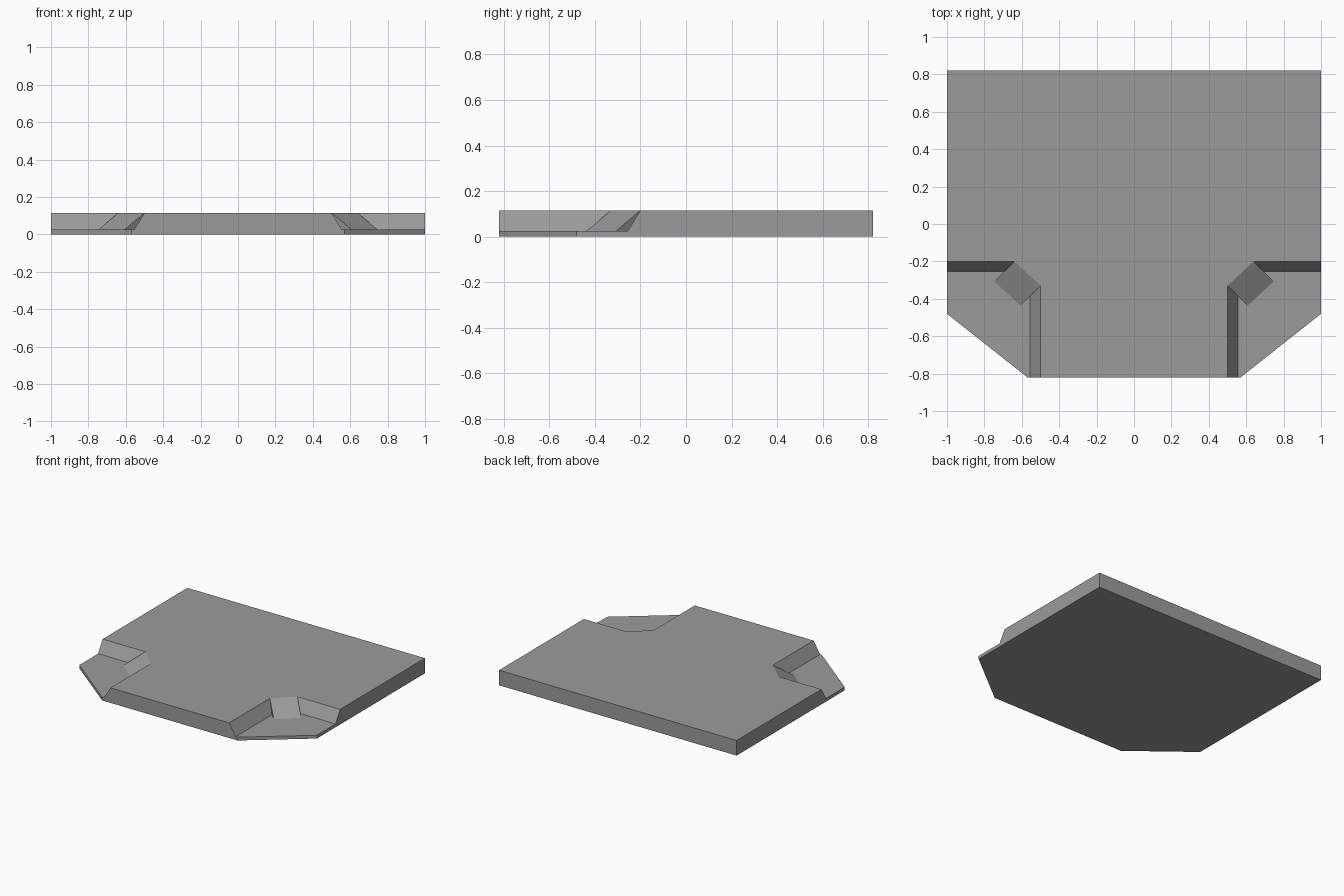
import bpy, bmesh

TOP, FLOOR = 0.115, 0.025

default = bpy.data.objects.get("Cube")
if default:
    bpy.data.objects.remove(default, do_unlink=True)

# One plain grey material
grey = bpy.data.materials.new("grey")
grey.use_nodes = True
colour = (0.33, 0.33, 0.33, 1)
grey.diffuse_color = colour
grey.node_tree.nodes["Principled BSDF"].inputs["Base Color"].default_value = colour


def loft(name, lower, upper, side=1):
    """Solid between two matching 3D outlines, mirrored in x if side is -1."""
    bm = bmesh.new()
    rings = [[bm.verts.new((x * side, y, z)) for x, y, z in ring] for ring in (lower, upper)]
    a, b = rings
    n = len(a)
    bm.faces.new(a)
    bm.faces.new(b)
    for i in range(n):
        j = (i + 1) % n
        bm.faces.new((a[i], a[j], b[j], b[i]))
    bmesh.ops.recalc_face_normals(bm, faces=bm.faces)
    mesh = bpy.data.meshes.new(name)
    bm.to_mesh(mesh)
    bm.free()
    mesh.materials.append(grey)
    obj = bpy.data.objects.new(name, mesh)
    bpy.context.collection.objects.link(obj)
    return obj


def at(points, z):
    return [(x, y, z) for x, y in points]


# Slab with two clipped front corners
right = [(0.57, -0.82), (1, -0.48), (1, 0.82)]
outline = right + [(-x, y) for x, y in reversed(right)]
slab = loft("slab", at(outline, 0), at(outline, TOP))


# Recessed corner outline, shifted diagonally so its walls slope
def recess(s):
    return [(1.3, -0.2 - s), (0.64 + s, -0.2 - s), (0.5 + s, -0.33 - s),
            (0.5 + s, -1.2), (1.3, -1.2)]


SLOPE = 0.055
for side, word in ((1, "left"), (-1, "right")):
    cutter = loft("corner_cutter", at(recess(SLOPE), FLOOR),
                  at(recess(-SLOPE), 2 * TOP - FLOOR), side)
    cutter.hide_render = True
    cut = slab.modifiers.new("corner_recess", "BOOLEAN")
    cut.operation = "DIFFERENCE"
    cut.solver = "EXACT"
    cut.object = cutter
    bpy.context.view_layer.objects.active = slab
    bpy.ops.object.modifier_apply(modifier=cut.name)
    bpy.data.objects.remove(cutter, do_unlink=True)

    # Ramp wedge from the recess floor up to the deck
    run = 0.107
    loft(word + "_ramp",
         [(0.64, -0.2, TOP), (0.64, -0.2, FLOOR), (0.64 + run, -0.2 - run, FLOOR)],
         [(0.5, -0.33, TOP), (0.5, -0.33, FLOOR), (0.5 + run, -0.33 - run, FLOOR)], side)
